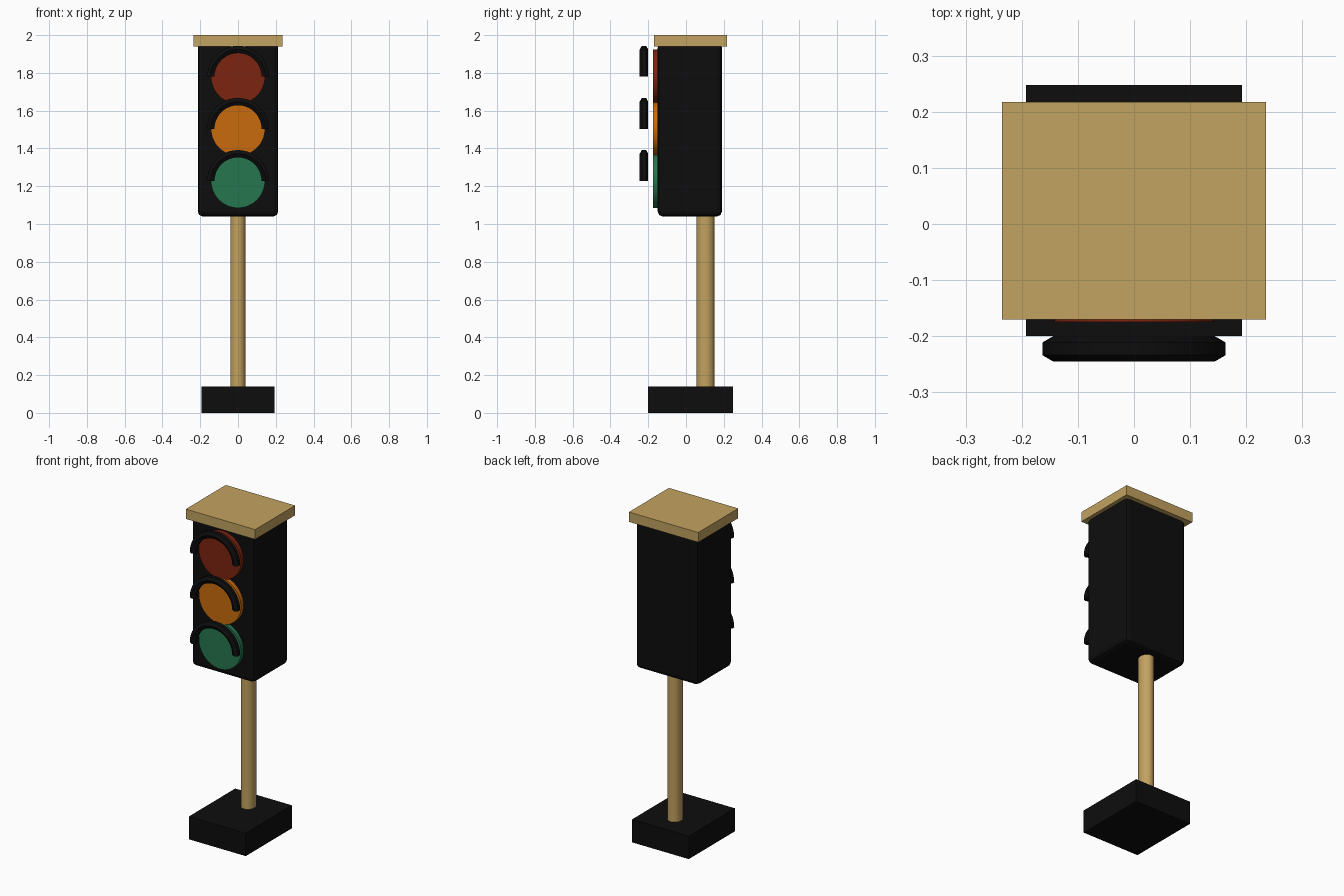
import bpy, bmesh
from math import pi, cos, sin, radians

cube = bpy.data.objects.get("Cube")
if cube:
    bpy.data.objects.remove(cube, do_unlink=True)


def material(name, rgb):
    m = bpy.data.materials.new(name)
    m.use_nodes = True
    color = (*rgb, 1)
    m.diffuse_color = color
    m.node_tree.nodes["Principled BSDF"].inputs["Base Color"].default_value = color
    return m


black = material("matte black", (0.004, 0.004, 0.004))
tan = material("tan", (0.54, 0.36, 0.115))
red = material("dark red", (0.2, 0.018, 0.005))
orange = material("orange", (0.58, 0.145, 0.004))
green = material("green", (0.019, 0.18, 0.077))


def finish(obj, name, mat, smooth=False):
    obj.name = obj.data.name = name
    obj.data.materials.append(mat)
    if smooth:
        bpy.ops.object.select_all(action="DESELECT")
        obj.select_set(True)
        bpy.context.view_layer.objects.active = obj
        bpy.ops.object.shade_smooth_by_angle(angle=radians(35))
    return obj


def box(name, mat, width, y0, y1, z0, z1):
    bpy.ops.mesh.primitive_cube_add(size=1, location=(0, (y0 + y1) / 2, (z0 + z1) / 2))
    obj = bpy.context.object
    obj.scale = (width, y1 - y0, z1 - z0)
    bpy.ops.object.transform_apply(location=False, rotation=False, scale=True)
    return finish(obj, name, mat)


def visor(name, z, ring=0.144, tube=0.0225, steps=20):
    # Half ring with a hexagonal section, capped at both ends
    bm = bmesh.new()
    loops = []
    for i in range(steps + 1):
        a = pi * i / steps
        loop = []
        for k in range(6):
            t = k * pi / 3
            r = ring + tube * sin(t)
            loop.append(bm.verts.new((r * cos(a), tube * cos(t), r * sin(a))))
        loops.append(loop)
    for p, q in zip(loops, loops[1:]):
        for k in range(6):
            n = (k + 1) % 6
            bm.faces.new((p[k], p[n], q[n], q[k]))
    bm.faces.new(loops[0])
    bm.faces.new(loops[-1])
    bmesh.ops.recalc_face_normals(bm, faces=bm.faces)
    mesh = bpy.data.meshes.new(name)
    bm.to_mesh(mesh)
    bm.free()
    obj = bpy.data.objects.new(name, mesh)
    bpy.context.collection.objects.link(obj)
    obj.location = (0, -0.2225, z)
    finish(obj, name, black, smooth=True)


# Base, pole and roof cap
box("base", black, 0.385, -0.2, 0.248, 0, 0.14)
bpy.ops.mesh.primitive_cylinder_add(vertices=32, radius=1, depth=1, location=(0, 0.103, 0.57))
pole = bpy.context.object
pole.scale = (0.041, 0.047, 1.0)
bpy.ops.object.transform_apply(location=False, rotation=False, scale=True)
finish(pole, "pole", tan, smooth=True)
box("roof_cap", tan, 0.47, -0.17, 0.217, 1.94, 2.0)

# Signal housing with softened edges
housing = box("signal_housing", black, 0.426, -0.15, 0.19, 1.04, 1.96)
bevel = housing.modifiers.new("Bevel", "BEVEL")
bevel.width = 0.026
bevel.segments = 2

# Lamps with a visor floating in front of each
for label, mat, z in (("red", red, 1.78), ("orange", orange, 1.504), ("green", green, 1.228)):
    bpy.ops.mesh.primitive_cylinder_add(vertices=48, radius=0.143, depth=0.05,
                                        location=(0, -0.15, z), rotation=(pi / 2, 0, 0))
    finish(bpy.context.object, label + "_lamp", mat, smooth=True)
    visor(label + "_visor", z)
